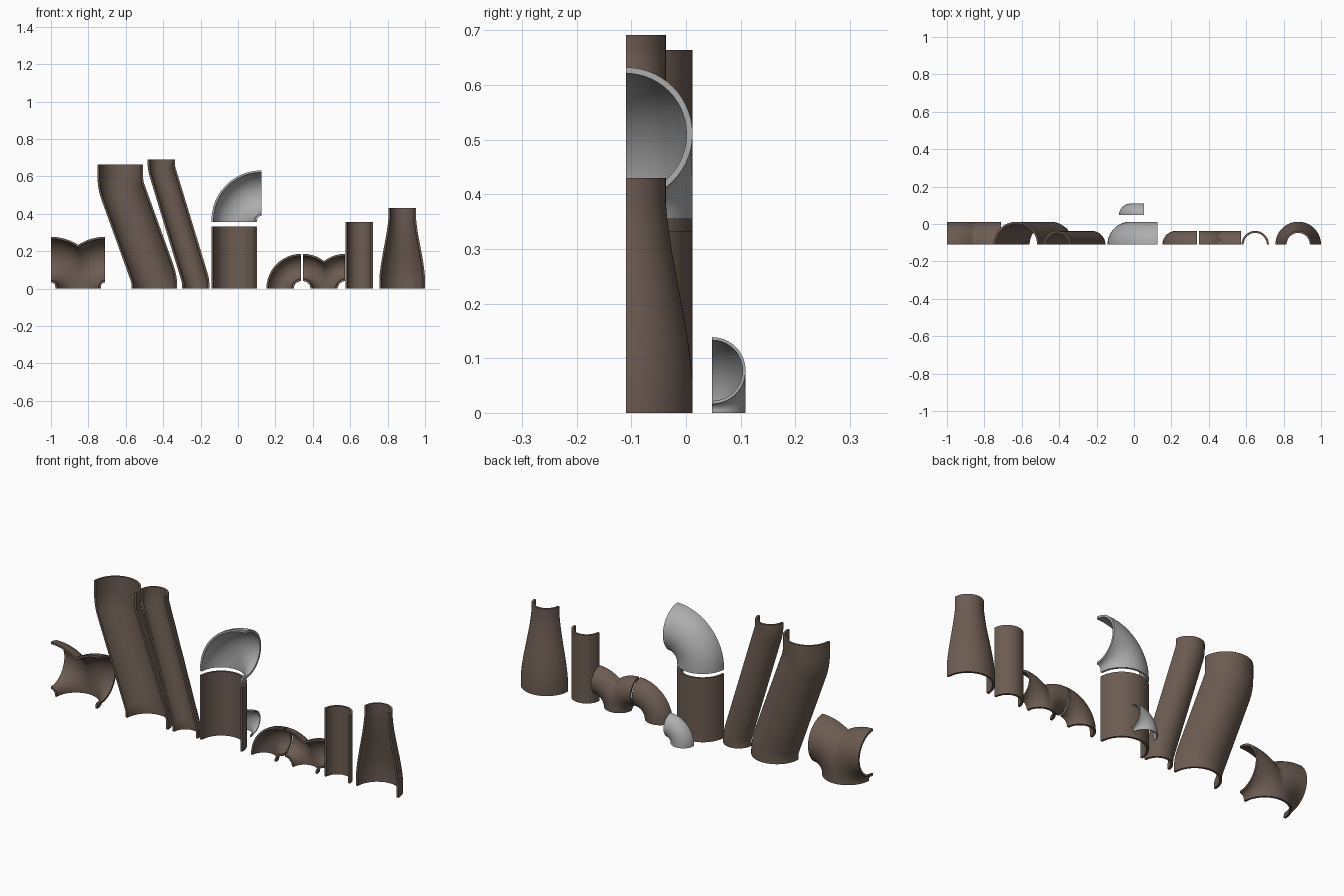
import bpy, bmesh, math

if "Cube" in bpy.data.objects:
    bpy.data.objects.remove(bpy.data.objects["Cube"])

BIG, SMALL, WALL, CUT = 0.122, 0.073, 0.011, -0.11
SEG = 28


def material(name, rgb):
    m = bpy.data.materials.new(name)
    m.diffuse_color = (*rgb, 1)
    m.use_nodes = True
    m.node_tree.nodes["Principled BSDF"].inputs["Base Color"].default_value = m.diffuse_color
    return m


brown = material("brown plastic", (0.150, 0.107, 0.084))
grey = material("grey plastic", (0.42, 0.42, 0.42))


def half_pipe(name, path, x, z=0.0, y=CUT, mat=brown, scale=1.0, mirror=False):
    """Sweep a half-round shell along (x, z, tilt, radius) stations."""
    bm = bmesh.new()
    loops = []
    for px, pz, t, r in path:
        loop = []
        for rad, order in ((r, range(SEG + 1)), (r - WALL, range(SEG, -1, -1))):
            for i in order:
                a = math.pi * i / SEG
                u = rad * math.cos(a)
                loop.append(bm.verts.new((px + u * math.cos(t), rad * math.sin(a),
                                          pz - u * math.sin(t))))
        loops.append(loop)
    n = len(loops[0])
    for p, q in zip(loops, loops[1:]):
        for i in range(n):
            j = (i + 1) % n
            bm.faces.new((p[i], p[j], q[j], q[i]))
    # end rims
    for loop in (loops[0], loops[-1]):
        for i in range(SEG):
            bm.faces.new((loop[i], loop[i + 1], loop[n - 2 - i], loop[n - 1 - i]))
    bmesh.ops.recalc_face_normals(bm, faces=bm.faces)
    me = bpy.data.meshes.new(name)
    bm.to_mesh(me)
    bm.free()
    me.materials.append(mat)
    ob = bpy.data.objects.new(name, me)
    bpy.context.collection.objects.link(ob)
    ob.location = (x, y, z)
    ob.scale = (scale,) * 3
    bpy.ops.object.select_all(action='DESELECT')
    ob.select_set(True)
    bpy.context.view_layer.objects.active = ob
    bpy.ops.object.shade_smooth_by_angle(angle=math.radians(35))
    if mirror:  # branch: keep the right half of the elbow and mirror it
        mod = ob.modifiers.new("mirror", 'MIRROR')
        mod.use_axis = (True, False, False)
        mod.use_bisect_axis = (True, False, False)
    return ob


def straight(r, h):
    return [(0, 0, 0, r), (0, h, 0, r)]


def elbow(r, bend, lead, steps=12):
    path = [(0, 0, 0, r)] if lead > 0 else []
    for i in range(steps + 1):
        t = math.pi / 2 * i / steps
        path.append((bend * (1 - math.cos(t)), lead + bend * math.sin(t), t, r))
    return path


def offset(r, shift, z1, z2, top, rho, steps=6):
    """Pipe that leans sideways by shift between heights z1 and z2."""
    tilt = math.atan2(shift, z2 - z1)
    d = rho * math.tan(abs(tilt) / 2)
    s = math.copysign(1, shift)
    low, high = [], []
    for i in range(steps + 1):
        t = tilt * i / steps
        px = s * rho * (1 - math.cos(t))
        pz = z1 - d + rho * math.sin(abs(t))
        low.append((px, pz, t, r))
        high.append((shift - px, z1 + z2 - pz, t, r))
    return [(0, 0, 0, r)] + low + high[::-1] + [(shift, top, 0, r)]


def reducer(r1, r2, z1, z2, top, steps=12):
    path = [(0, 0, 0, r1)]
    for i in range(steps + 1):
        f = i / steps
        # mostly straight taper with softened ends
        e = 0.5 * f + 0.5 * f * f * (3 - 2 * f)
        path.append((0, z1 + (z2 - z1) * f, 0, r1 + (r2 - r1) * e))
    return path + [(0, top, 0, r2)]


# large pieces
half_pipe("large_branch", elbow(BIG, 0.145, 0.01), -0.855, mirror=True)
half_pipe("large_offset_pipe", offset(BIG, -0.182, 0.05, 0.555, 0.664, 0.22), -0.447)
half_pipe("large_straight_pipe", straight(BIG, 0.333), -0.02)
half_pipe("large_grey_elbow", elbow(BIG, 0.145, 0.01), -0.02, z=0.355, mat=grey)

# small pieces
half_pipe("small_offset_pipe", offset(SMALL, -0.184, 0.04, 0.645, 0.691, 0.15), -0.226)
half_pipe("small_elbow", elbow(SMALL, 0.113, 0.0), 0.225)
half_pipe("small_branch", elbow(SMALL, 0.113, 0.0), 0.46, mirror=True)
half_pipe("small_straight_pipe", straight(SMALL, 0.355), 0.648)

# tapered reducer
half_pipe("reducer_pipe", reducer(BIG, SMALL, 0.06, 0.385, 0.43), 0.878)

# half-size grey elbow standing behind
half_pipe("half_size_grey_elbow", elbow(BIG, 0.145, 0.01), -0.019, y=0.048,
          mat=grey, scale=0.5)
